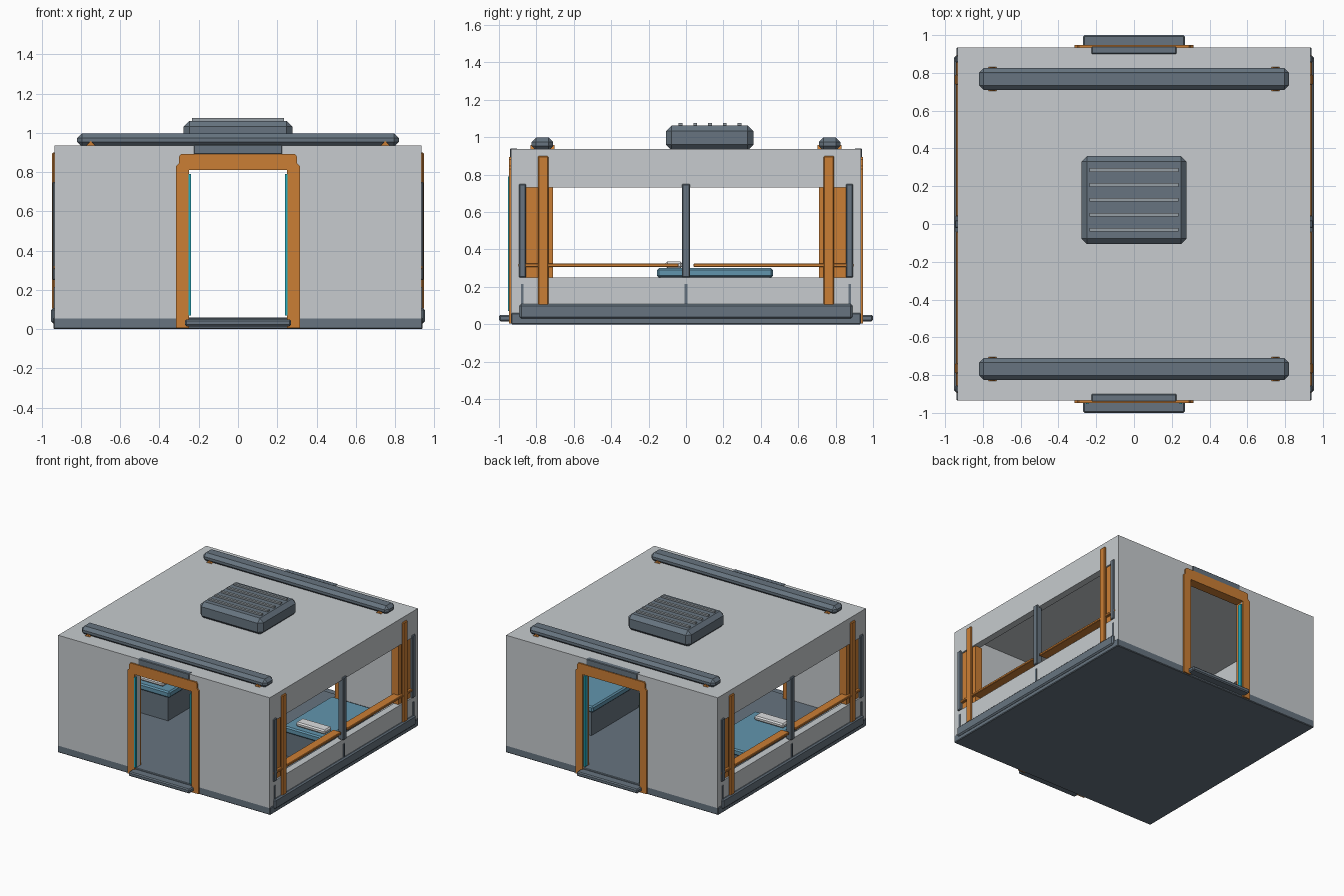
import bpy, bmesh, math
from mathutils import Matrix

if "Cube" in bpy.data.objects:
    bpy.data.objects.remove(bpy.data.objects["Cube"])


def material(name, rgb):
    m = bpy.data.materials.new(name)
    m.diffuse_color = (*rgb, 1)
    m.use_nodes = True
    m.node_tree.nodes["Principled BSDF"].inputs["Base Color"].default_value = m.diffuse_color
    return m


WALL = material("pale grey", (0.57, 0.60, 0.62))
SLATE = material("slate", (0.135, 0.175, 0.215))
ORANGE = material("orange", (0.60, 0.21, 0.035))
BLUE = material("mattress blue", (0.12, 0.30, 0.42))
CYAN = material("cyan", (0.02, 0.42, 0.52))
WHITE = material("pillow white", (0.72, 0.73, 0.74))
SLAT = material("slat grey", (0.30, 0.34, 0.37))


def finish(name, bm, mat, bevel=0):
    mesh = bpy.data.meshes.new(name)
    bmesh.ops.recalc_face_normals(bm, faces=bm.faces)
    bm.to_mesh(mesh)
    bm.free()
    ob = bpy.data.objects.new(name, mesh)
    bpy.context.collection.objects.link(ob)
    mesh.materials.append(mat)
    if bevel:
        mod = ob.modifiers.new("bevel", 'BEVEL')
        mod.width, mod.segments = bevel, 1
    return ob


def box(name, mat, x, y, z, bevel=0):
    """Box from (min, max) ranges along each axis."""
    bm = bmesh.new()
    size = [r[1] - r[0] for r in (x, y, z)]
    mid = [(r[1] + r[0]) / 2 for r in (x, y, z)]
    bmesh.ops.create_cube(bm, size=1, matrix=Matrix.Translation(mid) @ Matrix.Diagonal((*size, 1)))
    return finish(name, bm, mat, bevel)


def span(s, a, b):
    """Range a..b, mirrored when s is -1."""
    return tuple(sorted((s * a, s * b)))


# Floor slab and hollow shell with door and window openings
box("floor", SLATE, (-.94, .94), (-.935, .935), (0, .06), .005)
shell = box("wall_shell", WALL, (-.935, .935), (-.935, .935), (.055, .937))
cutters = [
    box("room_cutter", WALL, (-.88, .88), (-.88, .88), (-.1, .9)),
    box("door_cutter", WALL, (-.25, .25), (-2, 2), (-.1, .815)),
    box("window_cutter", WALL, (-2, 2), (-.86, .86), (.25, .73)),
]
bpy.context.view_layer.objects.active = shell
for c in cutters:
    mod = shell.modifiers.new("cut", 'BOOLEAN')
    mod.operation, mod.solver, mod.object = 'DIFFERENCE', 'EXACT', c
    bpy.ops.object.modifier_apply(modifier=mod.name)
    bpy.data.objects.remove(c)


def door_frame(s):
    """Arch-shaped surround with stepped, clipped top corners."""
    half = [(.25, .005), (.315, .005), (.315, .83), (.30, .845), (.30, .88), (.29, .893)]
    pts = half + [(-x, z) for x, z in reversed(half)] + [(-.25, .81), (.25, .81)]
    bm = bmesh.new()
    face = bm.faces.new([bm.verts.new((x, s * .87, z)) for x, z in pts])
    ext = bmesh.ops.extrude_face_region(bm, geom=[face])
    verts = [v for v in ext["geom"] if isinstance(v, bmesh.types.BMVert)]
    bmesh.ops.translate(bm, verts=verts, vec=(0, s * .077, 0))
    return finish("door_frame", bm, ORANGE)


# Front and back doorways
for s in (-1, 1):
    door_frame(s)
    box("door_header", SLATE, (-.225, .225), span(s, .90, .941), (.89, .94), .004)
    box("threshold", SLATE, (-.27, .27), span(s, .87, 1.0), (.015, .05), .008)
    for t in (-1, 1):
        y = (-.953, -.935) if s < 0 else (.90, .935)
        box("door_light_strip", CYAN, span(t, .24, .253), y, (.07, .79))

# Window sides, mirrored left and right
for s in (-1, 1):
    box("side_skirt", SLATE, span(s, .92, .952), (-.89, .89), (.03, .108), .01)
    box("window_mullion", SLATE, span(s, .90, .948), (-.022, .022), (.25, .75), .005)
    box("lower_rib", SLATE, span(s, .93, .941), (-.007, .007), (.10, .215))
    for t in (-1, 1):
        box("window_jamb", ORANGE, span(s, .86, .922), span(t, .71, .86), (.25, .73))
        box("outer_post", ORANGE, span(s, .925, .947), span(t, .735, .792), (.10, .90), .006)
        box("corner_bracket", SLATE, span(s, .925, .946), span(t, .855, .893), (.25, .75), .005)
        box("lower_rib", SLATE, span(s, .93, .941), span(t, .868, .882), (.10, .215))
        box("window_rail", ORANGE, span(s, .87, .943), span(t, .04, .895), (.305, .325), .004)
        box("corner_post", ORANGE, span(s, .82, .9), span(t, .82, .9), (.02, .92))

# Beds along both side walls
for s in (-1, 1):
    box("bed_base", SLATE, span(s, .52, .88), (-.14, .45), (.055, .255))
    box("mattress", BLUE, span(s, .50, .88), (-.155, .465), (.25, .30), .01)
    box("pillow", WHITE, span(s, .585, .845), (-.11, -.02), (.30, .335), .01)

# Roof rails with small diamond clips
for s in (-1, 1):
    box("roof_rail", SLATE, (-.82, .82), span(s, .71, .825), (.93, .998), .024)
    for t in (-1, 1):
        bm = bmesh.new()
        place = Matrix.Translation((t * .75, s * .767, .934)) @ Matrix.Rotation(math.pi / 2, 4, 'X')
        bmesh.ops.create_cone(bm, cap_ends=True, segments=4, radius1=.024, radius2=.024,
                              depth=.128, matrix=place)
        finish("rail_clip", bm, ORANGE)

# Roof vent unit with slats
box("vent_unit", SLATE, (-.278, .278), (-.107, .36), (.93, 1.062), .03)
for i in range(5):
    y = -.03 + i * .079
    box("vent_slat", SLAT, (-.235, .235), (y - .01, y + .01), (1.055, 1.075))
